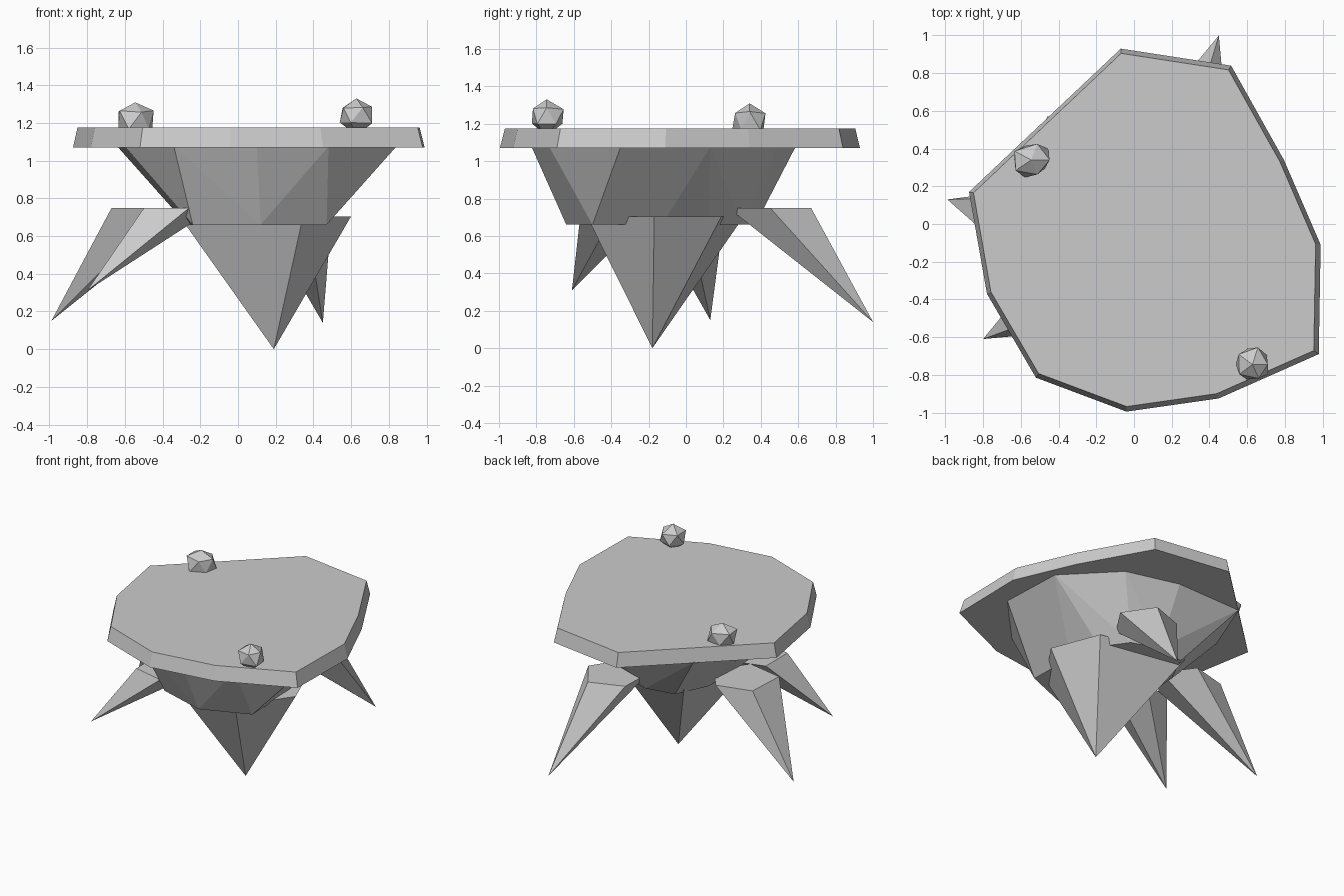
import bpy, bmesh, math, random
from mathutils import Vector

if "Cube" in bpy.data.objects:
    bpy.data.objects.remove(bpy.data.objects["Cube"])

random.seed(4)


def ring(points, z, scale=1.0):
    return [(x * scale, y * scale, z) for x, y in points]


def faceted(name, points):
    """Closed low-poly rock: the convex shell around a few rings of points."""
    bm = bmesh.new()
    for p in points:
        bm.verts.new(p)
    bmesh.ops.convex_hull(bm, input=bm.verts[:])
    bmesh.ops.dissolve_limit(bm, angle_limit=math.radians(1), verts=bm.verts[:], edges=bm.edges[:])
    bmesh.ops.recalc_face_normals(bm, faces=bm.faces[:])
    mesh = bpy.data.meshes.new(name)
    bm.to_mesh(mesh)
    bm.free()
    obj = bpy.data.objects.new(name, mesh)
    bpy.context.collection.objects.link(obj)
    return obj


def spike(name, center, radii, base_z, tip):
    """Skewed five-sided cone hanging from a level base."""
    base = [(center[0] + r * math.cos(math.tau * i / 5),
             center[1] + r * math.sin(math.tau * i / 5), base_z)
            for i, r in enumerate(radii)]
    return faceted(name, base + [tip])


def boulder(name, center, size):
    """Small jittered icosahedron."""
    bpy.ops.mesh.primitive_ico_sphere_add(subdivisions=1, radius=1, location=center)
    obj = bpy.context.object
    obj.name = name
    for v in obj.data.vertices:
        v.co = Vector([c * s * random.uniform(0.85, 1.15) for c, s in zip(v.co, size)])
    return obj


# Ground slab with slightly sloped rim
outline = [(-0.07, 0.93), (0.515, 0.84), (0.795, 0.34), (0.99, -0.11), (0.98, -0.69),
           (0.45, -0.925), (-0.04, -0.995), (-0.52, -0.815), (-0.78, -0.37), (-0.875, 0.17)]
faceted("ground_slab", ring(outline, 1.07) + ring(outline, 1.175, 0.973))

# Tapering rock body under the slab
upper = [(0.84, -0.35), (0.82, 0.13), (0.48, 0.48), (0.08, 0.585), (-0.46, 0.57),
         (-0.64, 0.12), (-0.60, -0.32), (-0.34, -0.70), (0.10, -0.825), (0.48, -0.73)]
lower = [(0.47, -0.50), (0.46, -0.13), (0.41, 0.12), (0.28, 0.30), (0.08, 0.37),
         (-0.14, 0.33), (-0.25, 0.10), (-0.27, -0.20), (-0.24, -0.53), (0.12, -0.64)]
faceted("rock_body", ring(upper, 1.075) + ring(lower, 0.66))

# Main hanging point
base = [(0.60, -0.17), (0.46, 0.19), (-0.20, 0.31), (-0.31, -0.40), (0.345, -0.53)]
faceted("main_point", ring(base, 0.705) + [(0.19, -0.18, 0.0)])

# Three outward spikes
spike("left_spike", (-0.46, 0.0), (0.22, 0.22, 0.24, 0.26, 0.22), 0.75, (-0.99, 0.13, 0.15))
spike("front_left_spike", (-0.32, -0.37), (0.20, 0.21, 0.22, 0.22, 0.20), 0.75, (-0.80, -0.61, 0.31))
spike("back_spike", (0.28, 0.45), (0.22, 0.23, 0.22, 0.23, 0.235), 0.75, (0.45, 1.0, 0.14))

# Loose boulders on the slab
boulder("left_boulder", (-0.545, 0.34, 1.215), (0.11, 0.10, 0.10))
boulder("right_boulder", (0.628, -0.745, 1.24), (0.105, 0.095, 0.095))
